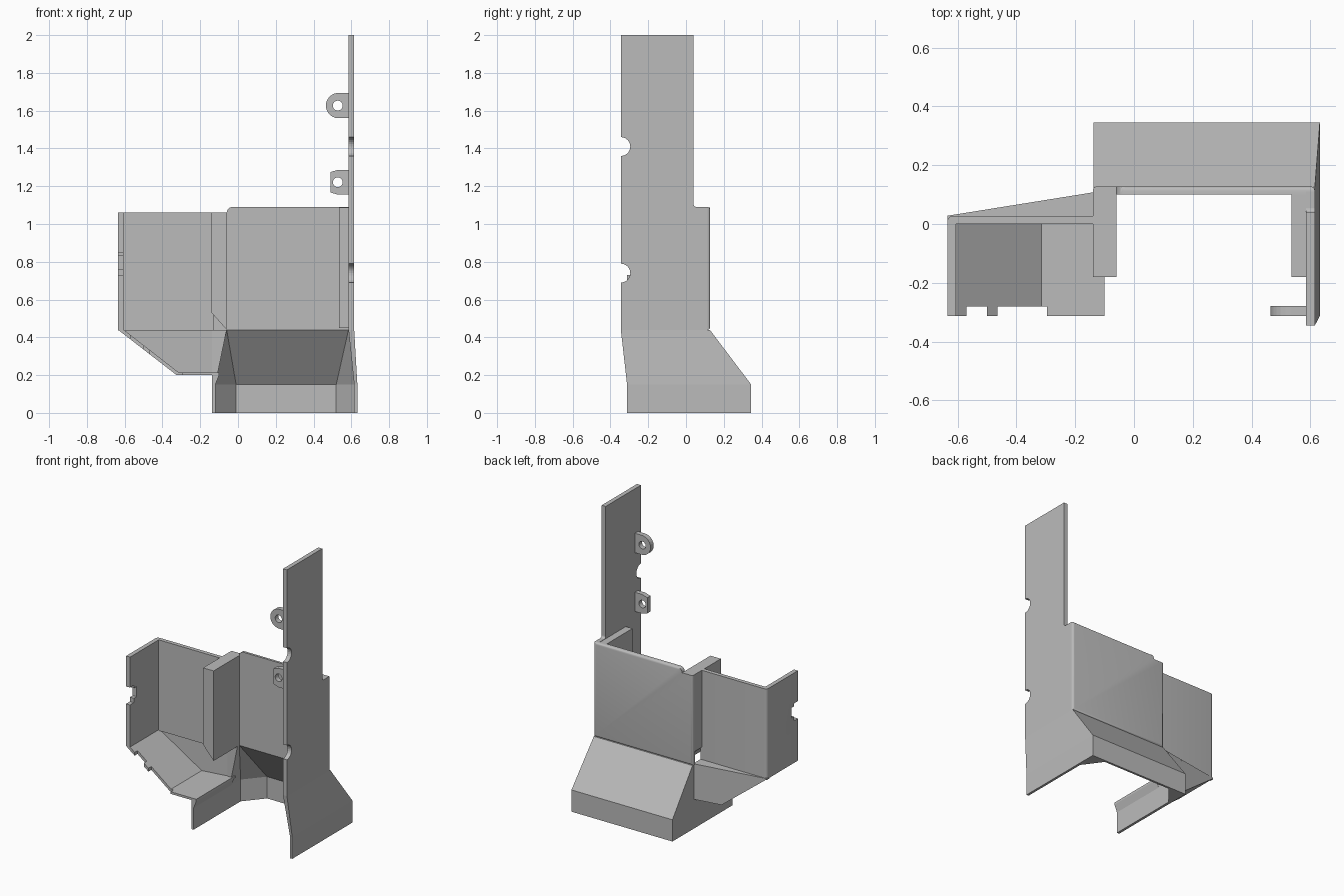
import bpy, bmesh, math
from mathutils import Matrix

if "Cube" in bpy.data.objects:
    bpy.data.objects.remove(bpy.data.objects["Cube"])

GREY = (0.5, 0.5, 0.5, 1)
mat = bpy.data.materials.new("plain_grey")
mat.use_nodes = True
mat.diffuse_color = GREY
mat.node_tree.nodes["Principled BSDF"].inputs["Base Color"].default_value = GREY


def finish(name, bm):
    bmesh.ops.remove_doubles(bm, verts=bm.verts[:], dist=1e-5)
    bmesh.ops.recalc_face_normals(bm, faces=bm.faces[:])
    mesh = bpy.data.meshes.new(name)
    bm.to_mesh(mesh)
    bm.free()
    mesh.materials.append(mat)
    obj = bpy.data.objects.new(name, mesh)
    bpy.context.collection.objects.link(obj)
    return obj


def loft(name, sections):
    """Closed solid through matching loops of 3D points."""
    bm = bmesh.new()
    loops = [[bm.verts.new(p) for p in s] for s in sections]
    for a, b in zip(loops, loops[1:]):
        n = len(a)
        for i in range(n):
            j = (i + 1) % n
            bm.faces.new((a[i], a[j], b[j], b[i]))
    bm.faces.new(loops[0])
    bm.faces.new(loops[-1])
    return finish(name, bm)


def prism(name, poly, axis, lo, hi):
    """Extrude a 2D outline along the named axis."""
    def place(p, d):
        q = list(p)
        q.insert("xyz".index(axis), d)
        return q
    return loft(name, [[place(p, d) for p in poly] for d in (lo, hi)])


def box(name, x, y, z):
    return prism(name, [(x[0], y[0]), (x[1], y[0]), (x[1], y[1]), (x[0], y[1])], "z", *z)


def arc(cx, cy, r, a0, a1, n=12):
    angles = [math.radians(a0 + (a1 - a0) * i / n) for i in range(n + 1)]
    return [(cx + r * math.cos(a), cy + r * math.sin(a)) for a in angles]


def disc(axis, cx, cy, r, lo, hi):
    return prism("cutter", arc(cx, cy, r, 0, 345, 23), axis, lo, hi)


def cut(obj, *cutters):
    for c in cutters:
        mod = obj.modifiers.new("cut", "BOOLEAN")
        mod.operation, mod.solver, mod.object = "DIFFERENCE", "EXACT", c
        bpy.context.view_layer.objects.active = obj
        bpy.ops.object.modifier_apply(modifier=mod.name)
        bpy.data.objects.remove(c)


def round_edges(obj, rule, width=0.02):
    """Round the edges whose two ends both pass the rule."""
    bm = bmesh.new()
    bm.from_mesh(obj.data)
    picked = [e for e in bm.edges if all(rule(*v.co) for v in e.verts)]
    bmesh.ops.bevel(bm, geom=picked, offset=width, segments=4, profile=0.5, affect="EDGES")
    bm.to_mesh(obj.data)
    bm.free()
    bpy.ops.object.select_all(action="DESELECT")
    obj.select_set(True)
    bpy.context.view_layer.objects.active = obj
    bpy.ops.object.shade_smooth_by_angle(angle=math.radians(40))


def near(a, b):
    return abs(a - b) < 0.003


# Tall side plate with two half-round notches in its front edge
plate = prism("side_plate", [(-0.345, 0.44), (0.11, 0.44), (0.11, 1.09), (0.055, 1.09)]
              + arc(0.055, 1.105, 0.015, 270, 180, 4) + [(0.04, 2), (-0.345, 2)],
              "x", 0.585, 0.615)
cut(plate, *[disc("x", -0.345, z, 0.05, 0.5, 0.7) for z in (1.41, 0.74)])

# Back wall, stepped down at the divider
back = prism("back_wall", [(-0.14, 0.44), (0.615, 0.44), (0.615, 1.09), (-0.03, 1.09)]
             + arc(-0.03, 1.06, 0.03, 90, 180, 5) + [(-0.14, 1.06)], "y", 0.10, 0.128)
round_edges(back, lambda x, y, z: near(y, 0.128) and
            (near(x, 0.615) or near(x, -0.14) or near(z, 1.09)), 0.015)

# Divider block with a slanted lower end
prism("divider", [(-0.14, 1.06), (-0.06, 1.06), (-0.06, 0.44), (-0.14, 0.53)], "y", -0.18, 0.11)
box("inner_rib", (0.535, 0.59), (-0.18, 0.105), (0.45, 1.088))

# Shallow side compartment: back and end wall in one L shape
ell = prism("compartment_wall", [(-0.635, -0.312), (-0.635, 0.028), (-0.13, 0.028), (-0.13, 0),
                                 (-0.605, 0), (-0.605, -0.312)], "z", 0.44, 1.06)
round_edges(ell, lambda x, y, z: near(y, 0.028) and near(x, -0.635))
cut(ell, box("cutter", (-0.7, -0.5), (-0.4, -0.24), (0.76, 0.83)),
    box("cutter", (-0.7, -0.5), (-0.4, -0.27), (0.73, 0.85)))

# Sloping compartment floor with a toothed front edge
SLANT = 0.16


def slant(obj, above):
    for v in obj.data.vertices:
        if v.co.y > above:
            v.co.y += (v.co.x + 0.635) * SLANT


floor = prism("compartment_floor", [(-0.635, 0.44), (-0.325, 0.2), (-0.1, 0.2), (-0.1, 0.215),
                                    (-0.315, 0.215), (-0.605, 0.44)], "y", -0.312, 0.028)
slant(floor, 0)
cut(floor, *[box("cutter", x, (-0.4, -0.28), (0.1, 0.6))
             for x in ((-0.57, -0.5), (-0.465, -0.295))])
lower = prism("compartment_lower_back", [(-0.635, 0.44), (-0.325, 0.2), (-0.13, 0.2),
                                         (-0.13, 0.44)], "y", 0.004, 0.028)
slant(lower, -1)
prism("compartment_ledge", [(-0.635, 0.028), (-0.13, 0.109), (-0.13, 0.0), (-0.635, 0.0)],
      "z", 0.435, 0.445)


# Flared base: square outside, chamfered inside, open at the front
def u_section(z, x0, x1, back_y, front0, front1, inner):
    outer = [(x0, front0), (x0, back_y), (x0, back_y), (x1, back_y), (x1, back_y), (x1, front1)]
    return [(x, y, z) for x, y in outer + inner[::-1]]


def skirt_inner(front0):
    return [(-0.12, front0), (-0.12, 0.2), (-0.01, 0.33), (0.52, 0.33), (0.615, 0.2),
            (0.615, -0.312)]


top_inner = [(-0.06, 0.08), (-0.06, 0.1), (-0.06, 0.1), (0.585, 0.1), (0.585, 0.1),
             (0.585, -0.345)]
loft("flared_transition", [
    u_section(0.44, -0.138, 0.615, 0.126, 0.08, -0.345, top_inner),
    u_section(0.15, -0.138, 0.632, 0.345, 0.08, -0.312, skirt_inner(0.08))])
loft("base_skirt", [u_section(z, -0.138, 0.632, 0.345, -0.312, -0.312, skirt_inner(-0.312))
                    for z in (0, 0.15)])
prism("skirt_upper_strip", [(-0.138, 0.15), (-0.12, 0.15), (-0.1, 0.2), (-0.1, 0.21),
                            (-0.138, 0.21)], "y", -0.312, 0.1)

# Two screw tabs on the plate
upper_tab = prism("upper_tab", [(0.59, 1.56), (0.59, 1.694)]
                  + arc(0.532, 1.627, 0.067, 90, 270), "y", -0.312, -0.278)
lower_tab = prism("lower_tab", [(0.59, 1.155), (0.59, 1.287), (0.53, 1.287), (0.49, 1.275),
                                (0.49, 1.167), (0.53, 1.155)], "y", -0.312, -0.278)
for tab, z in ((upper_tab, 1.627), (lower_tab, 1.221)):
    cut(tab, disc("y", 0.528, z, 0.026, -0.4, -0.2))
